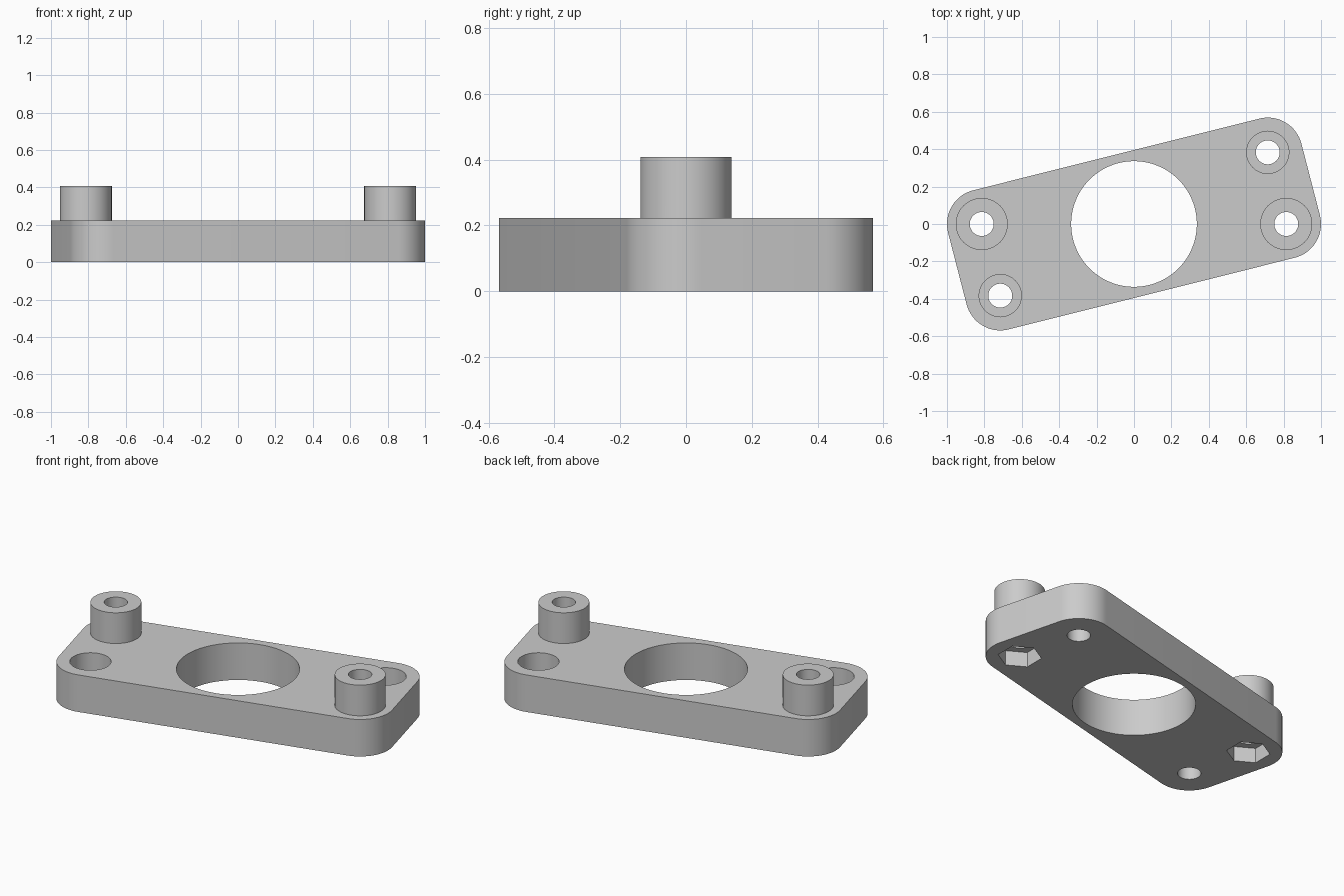
import bpy
import bmesh
from math import cos, sin, pi, radians
from mathutils import Vector

if "Cube" in bpy.data.objects:
    bpy.data.objects.remove(bpy.data.objects["Cube"], do_unlink=True)

# Main sizes
THICK, TOP = 0.223, 0.408
CORNER_R = 0.186
boss_spots = [Vector((s * 0.814, 0)) for s in (-1, 1)]
bolt_spots = [Vector((s * 0.715, s * 0.383)) for s in (-1, 1)]
TILT = radians(14.2)

grey = bpy.data.materials.new("grey plastic")
grey.use_nodes = True
colour = (0.6, 0.6, 0.6, 1)
grey.diffuse_color = colour
grey.node_tree.nodes["Principled BSDF"].inputs["Base Color"].default_value = colour


def arc(centre, radius, start=0.0, sweep=2 * pi, steps=64, closed=False):
    """Points along an arc; a closed arc includes its end point."""
    return [centre + radius * Vector((cos(start + sweep * i / steps), sin(start + sweep * i / steps)))
            for i in range(steps + closed)]


def prism(name, outline, z0, z1):
    """Extrude a flat outline upward from z0 to z1."""
    bm = bmesh.new()
    base = bm.faces.new([bm.verts.new((p.x, p.y, z0)) for p in outline])
    ext = bmesh.ops.extrude_face_region(bm, geom=[base])
    verts = [g for g in ext["geom"] if isinstance(g, bmesh.types.BMVert)]
    bmesh.ops.translate(bm, verts=verts, vec=(0, 0, z1 - z0))
    bmesh.ops.recalc_face_normals(bm, faces=bm.faces)
    mesh = bpy.data.meshes.new(name)
    bm.to_mesh(mesh)
    bm.free()
    mesh.materials.append(grey)
    ob = bpy.data.objects.new(name, mesh)
    bpy.context.collection.objects.link(ob)
    return ob


def combine(target, tool, operation):
    """Apply a boolean and discard the tool."""
    tool.hide_render = True
    bpy.context.view_layer.objects.active = target
    mod = target.modifiers.new(operation, "BOOLEAN")
    mod.operation, mod.solver, mod.object = operation, "EXACT", tool
    bpy.ops.object.modifier_apply(modifier=mod.name)
    bpy.data.objects.remove(tool, do_unlink=True)


# Slanted plate with four rounded corners, counter-clockwise
outline = []
corners = [boss_spots[1], bolt_spots[1], boss_spots[0], bolt_spots[0]]
for i, c in enumerate(corners):
    outline += arc(c, CORNER_R, TILT + (i - 1) * pi / 2, pi / 2, 16, True)
plate = prism("mounting_plate", outline, 0, THICK)

# Raised bosses
for c in boss_spots:
    combine(plate, prism("boss", arc(c, 0.139), THICK - 0.05, TOP), "UNION")

# Large central opening
combine(plate, prism("centre_cutter", arc(Vector((0, 0)), 0.336, steps=96), -0.1, 0.5), "DIFFERENCE")

# Screw holes through bosses and plate
for c in boss_spots + bolt_spots:
    combine(plate, prism("screw_cutter", arc(c, 0.064, steps=48), -0.1, 0.5), "DIFFERENCE")

# Counterbores for screw heads in the top
for c in bolt_spots:
    combine(plate, prism("head_cutter", arc(c, 0.113), THICK - 0.113, 0.5), "DIFFERENCE")

# Hexagonal nut pockets underneath the bosses
for c in boss_spots:
    combine(plate, prism("nut_cutter", arc(c, 0.12, pi / 2, steps=6), -0.1, 0.09), "DIFFERENCE")

bpy.ops.object.select_all(action="DESELECT")
plate.select_set(True)
bpy.context.view_layer.objects.active = plate
bpy.ops.object.shade_smooth_by_angle(angle=radians(30))
